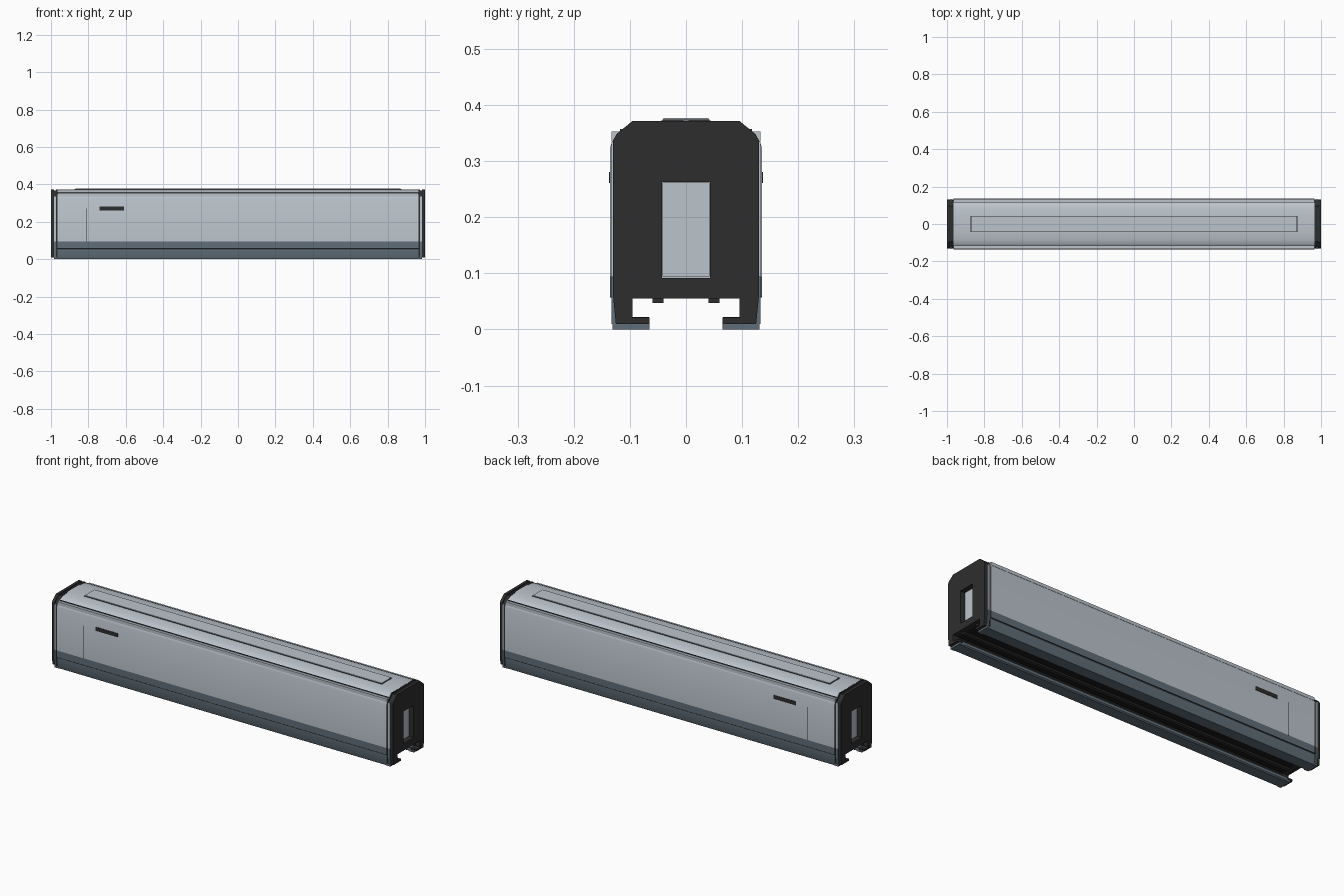
import bpy, bmesh, math

if "Cube" in bpy.data.objects:
    bpy.data.objects.remove(bpy.data.objects["Cube"])


def material(name, rgb):
    m = bpy.data.materials.new(name)
    m.diffuse_color = (*rgb, 1)
    m.use_nodes = True
    m.node_tree.nodes["Principled BSDF"].inputs["Base Color"].default_value = m.diffuse_color
    return m


SILVER = material("silver grey", (0.50, 0.55, 0.60))
SLATE = material("slate skirt", (0.115, 0.155, 0.185))
DARK = material("charcoal", (0.027, 0.027, 0.027))
BLACK = material("underside black", (0.01, 0.01, 0.01))


def finish(name, bm, mats, rule=None, smooth=False):
    bmesh.ops.recalc_face_normals(bm, faces=bm.faces)
    if rule:
        for f in bm.faces:
            f.material_index = rule(f)
    me = bpy.data.meshes.new(name)
    bm.to_mesh(me)
    bm.free()
    for m in mats:
        me.materials.append(m)
    ob = bpy.data.objects.new(name, me)
    bpy.context.collection.objects.link(ob)
    if smooth:
        bpy.ops.object.select_all(action='DESELECT')
        ob.select_set(True)
        bpy.context.view_layer.objects.active = ob
        bpy.ops.object.shade_smooth_by_angle(angle=math.radians(32))
    return ob


def box(name, x, y, z, mat):
    bm = bmesh.new()
    bmesh.ops.create_cube(bm, size=1)
    for v in bm.verts:
        v.co = [lo + (c + 0.5) * (hi - lo) for c, (lo, hi) in zip(v.co, (x, y, z))]
    return finish(name, bm, [mat])


def mirrored(half):
    """Close a +y half profile by mirroring it across y = 0."""
    return half + [(-y, z) for y, z in reversed(half) if y > 1e-6]


def extrude(name, loops, x0, x1, mats, rule=None, smooth=False):
    """Extrude (y, z) loops along x; later loops are holes."""
    bm = bmesh.new()
    for loop in loops:
        vs = [bm.verts.new((x0, y, z)) for y, z in loop]
        for a, b in zip(vs, vs[1:] + vs[:1]):
            bm.edges.new((a, b))
    bmesh.ops.triangle_fill(bm, edges=bm.edges[:], use_beauty=True)
    geo = bmesh.ops.extrude_face_region(bm, geom=bm.faces[:], use_keep_orig=True)["geom"]
    for v in geo:
        if isinstance(v, bmesh.types.BMVert):
            v.co.x = x1
    return finish(name, bm, mats, rule, smooth)


# Body shell with channel underneath, coloured by height
shell = mirrored([(0, .055), (.095, .055), (.095, .02), (.065, .02), (.065, .005),
                  (.07, 0), (.128, 0), (.131, .006), (.131, .055), (.135, .06),
                  (.135, .095), (.135, .325), (.131, .338), (.123, .350),
                  (.108, .361), (.085, .368), (.045, .372), (0, .373)])


def shell_colour(f):
    c, n = f.calc_center_median(), f.normal
    if abs(c.y) < .096 and .02 < c.z < .06 and abs(n.x) < .5:
        return 2
    return 1 if c.z < .095 else 0


extrude("carriage_body", [shell], -.966, .966, [SILVER, SLATE, BLACK], shell_colour, True)

# Roof panel
box("roof_panel_edge", (-.873, .873), (-.042, .042), (.368, .3745), DARK)
box("roof_panel", (-.87, .87), (-.04, .04), (.368, .377), SILVER)

# Per-side details
for s, side in ((-1, "front"), (1, "back")):
    def sy(a, b):
        return tuple(sorted((s * a, s * b)))
    box(f"{side}_gutter", (-.965, .965), sy(.115, .133), (.336, .353), SILVER)
    box(f"{side}_gutter_seal", (-.965, .965), sy(.114, .118), (.35, .357), DARK)
    box(f"{side}_skirt_seam", (-.965, .965), sy(.13, .1355), (.057, .060), DARK)
    box(f"{side}_display", (-.74, -.61), sy(.13, .137), (.261, .281), DARK)
    box(f"{side}_panel_seam", (-.811, -.807), sy(.13, .1354), (.095, .27), DARK)
    box(f"{side}_floor_rail", (-.98, .98), sy(.04, .06), (.047, .056), DARK)

# End walls: layered dark gangway plates around a recessed door
outline = [(0, .055), (.095, .055), (.095, .021), (.065, .021), (.065, .01),
           (.125, .01), (.13, .06), (.13, .337), (.124, .348), (.095, .372), (0, .372)]
slim = [(0, .056), (.097, .056), (.097, .022), (.066, .022), (.066, .012),
        (.121, .012), (.126, .06), (.126, .335), (.121, .345), (.093, .368), (0, .368)]
hole = [(-.043, .092), (.043, .092), (.043, .263), (-.043, .263)]
for s, end in ((-1, "left"), (1, "right")):
    for i, (a, b, prof) in enumerate(((.964, .972, outline), (.972, .984, slim),
                                      (.984, 1.0, outline))):
        extrude(f"{end}_end_wall_{i}", [mirrored(prof), hole], s * a, s * b, [DARK])
    ex = tuple(sorted((s * .964, s * .974)))
    box(f"{end}_end_door", ex, (-.042, .042), (.094, .262), SILVER)
    px = tuple(sorted((s * .973, s * .983)))
    for t, side in ((-1, "front"), (1, "back")):
        py = tuple(sorted((t * .124, t * .133)))
        box(f"{end}_{side}_corner_post", px, py, (.095, .335), SILVER)
        box(f"{end}_{side}_post_foot", px, py, (.01, .095), SLATE)
        # Lower lip under the end wall
        ly = tuple(sorted((t * .065, t * .131)))
        box(f"{end}_{side}_lip", tuple(sorted((s * .96, s * .985))), ly, (0, .01), SLATE)
